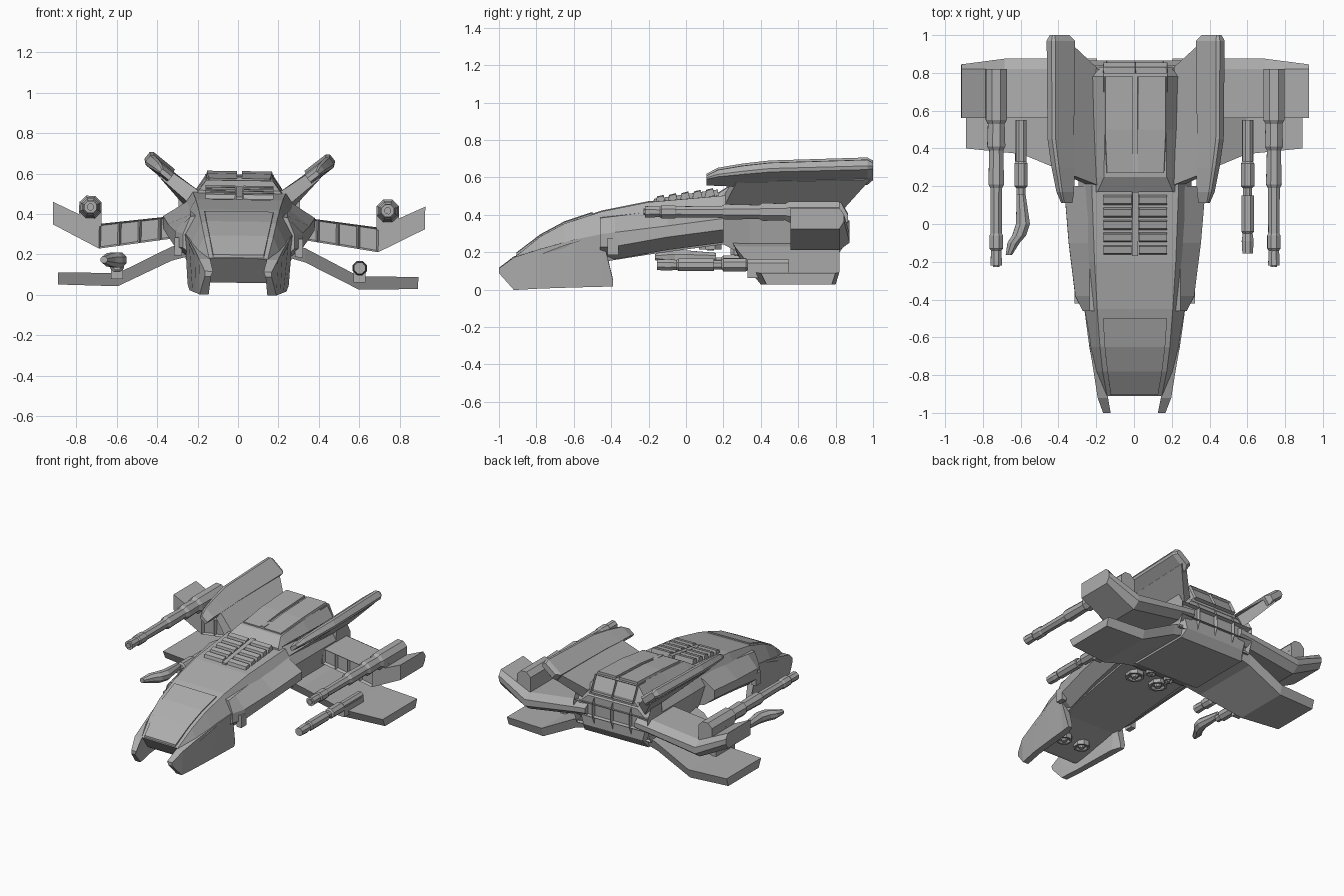
import bpy, bmesh, math
from mathutils import Matrix, Vector

cube = bpy.data.objects.get("Cube")
if cube:
    bpy.data.objects.remove(cube, do_unlink=True)

grey = bpy.data.materials.new("hull grey")
grey.use_nodes = True
COLOUR = (0.42, 0.42, 0.42, 1)
grey.diffuse_color = COLOUR
grey.node_tree.nodes["Principled BSDF"].inputs["Base Color"].default_value = COLOUR
ROLL = Matrix.Rotation(math.radians(0.75), 4, "Y")


def loft(name, rings, mirror=False, panels=None, inset=0.012, depth=-0.02):
    """Skin closed rings of points, cap the ends, optionally sink panel faces."""
    bm = bmesh.new()
    for side in ((1, -1) if mirror else (1,)):
        loops = [[bm.verts.new((p[0] * side, p[1], p[2])) for p in r] for r in rings]
        n = len(loops[0])
        for a, b in zip(loops, loops[1:]):
            for i in range(n):
                j = (i + 1) % n
                bm.faces.new((a[i], a[j], b[j], b[i]))
        bm.faces.new(loops[0])
        bm.faces.new(loops[-1])
    bmesh.ops.recalc_face_normals(bm, faces=bm.faces)
    if panels:
        bm.normal_update()
        chosen = [f for f in bm.faces if panels(f)]
        bmesh.ops.inset_individual(bm, faces=chosen, thickness=inset, depth=depth)
    mesh = bpy.data.meshes.new(name)
    bm.to_mesh(mesh)
    bm.free()
    mesh.materials.append(grey)
    obj = bpy.data.objects.new(name, mesh)
    obj.matrix_world = ROLL
    bpy.context.collection.objects.link(obj)
    return obj


def both(half):
    """Complete a half ring across the centre plane."""
    return half + [(-x, y, z) for x, y, z in reversed(half)]


def box(name, x0, x1, y0, y1, z0, z1, mirror=False):
    return loft(name, [[(x0, y, z0), (x1, y, z0), (x1, y, z1), (x0, y, z1)]
                       for y in (y0, y1)], mirror)


def turned(name, rows, mirror=False, sides=8, axis="y"):
    """Round part from rows of centre x, y, z and radius."""
    rings = []
    for x, y, z, r in rows:
        ring = []
        for k in range(sides):
            a = math.tau * (k + 0.5) / sides
            u, v = r * math.cos(a), r * math.sin(a)
            ring.append((x + u, y, z + v) if axis == "y" else (x + u, y + v, z))
        rings.append(ring)
    return loft(name, rings, mirror)


# Fuselage: y, top half width and z, shoulder half width and z, belly half width and z
hull = [(-0.78, .17, .285, .215, .19, .19, .06), (-0.65, .185, .355, .24, .24, .2, .09),
        (-0.45, .2, .42, .265, .3, .22, .15), (-0.2, .215, .47, .28, .35, .23, .19),
        (0.2, .23, .505, .30, .40, .25, .245), (0.34, .23, .51, .30, .40, .26, .17),
        (0.8, .23, .49, .30, .40, .26, .17), (0.84, .2, .45, .28, .38, .24, .23)]
nose = both([(.145, -.91, .18), (.18, -.89, .13), (.15, -.8, .06)])
loft("fuselage", [nose] + [both([(a, y, b), (c, y, d), (e, y, f)]) for y, a, b, c, d, e, f in hull])

# Canopy plate laid on the sloping nose
canopy = [(-.905, .125, .19), (-.78, .145, .285), (-.65, .16, .355), (-.5, .17, .405)]
loft("canopy", [both([(w, y, z + .008), (w, y, z - .01)]) for y, w, z in canopy])

# Nose prongs: y, outer top x and z, outer bottom x and z, wall thickness
prongs = [(-1.0, .165, .115, .165, .09, .03), (-.92, .195, .175, .19, .0, .045),
          (-.78, .217, .22, .21, .008, .045), (-.6, .247, .27, .225, .014, .05),
          (-.45, .267, .30, .235, .018, .05), (-.39, .25, .05, .24, .02, .03)]
loft("nose_prongs", [[(a, y, b), (c, y, d), (c - t, y, d), (a - t - .01, y, b)]
                     for y, a, b, c, d, t in prongs], True)

# Side sponsons with a blunt front
sponson = [(-.46, .275, .30, .16), (-.38, .315, .31, .165), (-.1, .35, .345, .215), (.2, .375, .385, .255)]
loft("side_sponsons", [[(.2, y, t + .09), (.24, y, t + .085), (o, y, t), (o, y, b + .07),
                        (o - .09, y, b), (.2, y, b)] for y, o, t, b in sponson], True)
box("sponson_intakes", .28, .318, -.42, -.36, .19, .28, True)

# Upper deck hump, its raised plates and the long spine slot
deck = [(.17, .2, .515, .225, .48), (.25, .165, .565, .23, .49), (.5, .165, .585, .235, .49),
        (.78, .165, .595, .235, .49), (.83, .16, .50, .2, .46)]
loft("deck_hump", [both([(a, y, b), (c, y, d)]) for y, a, b, c, d in deck])
plate = [(.27, .15, .575), (.5, .16, .6), (.78, .16, .612)]
loft("deck_plates", [[(.012, y, z), (w, y, z), (w + .008, y, z - .03), (.012, y, z - .03)]
                     for y, w, z in plate], True)
box("deck_plate_bridge", -.013, .013, .27, .37, .54, .582)

# Dorsal louvres
for i in range(5):
    y = -.165 + i * .066
    z = .478 + i * .009
    loft(f"louvre_{i + 1}", [[(x, y, z - .02), (x, y + .01, z + .018), (x, y + .045, z + .026),
                              (x, y + .055, z - .01)] for x in (.02, .145, .168)], True)
loft("louvre_ridge", [[(-.016, y, z), (.016, y, z), (.016, y, z - .05), (-.016, y, z - .05)]
                      for y, z in ((-.17, .485), (.17, .535))])

# Rear grille and scoops with sunken cells
rear = [(.7, .48), (.82, .485), (.865, .405), (.865, .31), (.83, .225), (.7, .225)]
loft("rear_grille", [[(x, y, z) for y, z in rear] for x in (-.3, -.15, 0, .15, .3)],
     panels=lambda f: f.normal.y > .5 and abs(f.normal.x) < .3, depth=-.04)
scoop = [(.7, .595), (.8, .595), (.855, .485), (.7, .485)]
loft("rear_scoops", [[(x, y, z) for y, z in scoop] for x in (-.17, 0, .17)],
     panels=lambda f: f.normal.y > .5, depth=-.06)

# Upper wings, cranked up at the tips, with sunken front panels
def upper_section(x, zt, zb, rear_shift=0):
    return [(x, .56, zt), (x, .82, zt), (x, .875 - rear_shift, zt - .035),
            (x, .875 - rear_shift, zb + .04), (x, .82, zb), (x, .56, zb)]


inner = [upper_section(.29 + .1 * i, .39 - .012 * i, .28 - .015 * i) for i in range(5)]
loft("upper_wings", [upper_section(.2, .40, .29)] + inner + [upper_section(.92, .448, .337, .03)], True,
     panels=lambda f: f.normal.y < -.9 and .29 < abs(f.calc_center_median().x) < .69)

# Lower wings, drooping then level
lower = [(.2, .27, .2, .24, .82), (.33, .235, .165, .26, .82), (.595, .1, .035, .37, .82), (.89, .1, .04, .4, .8)]
loft("lower_wings", [[(x, f, t), (x, r, t), (x, r - .02, b), (x, f + .03, b)]
                     for x, t, b, f, r in lower], True)

# Canted fins: slab from root to tip, capped by a heavy rail
D, N = Vector((.78, 0, .62)), Vector((-.62, 0, .78))


def fin_section(points, thick):
    return [Vector(p) + N * thick for p in points] + [Vector(p) - N * thick for p in reversed(points)]


root = fin_section([(.21, .2, .47), (.23, .83, .45)], .04)
tip = fin_section([(.38, .27, .60), (.39, .985, .615)], .028)
loft("fin_slabs", [root, tip], True)
rail = [(.11, .365, .59, .03, .012), (.17, .375, .605, .045, .024), (.3, .387, .615, .06, .03),
        (.45, .4, .625, .07, .032), (.97, .4, .637, .075, .034), (1.0, .405, .64, .055, .02)]
loft("fin_rails", [[Vector((x, y, z)) + D * (u * a) + N * (v * b) for u, v in
                    ((1, .6), (.8, 1), (-1, 1), (-1, -1), (.8, -1), (1, -.6))]
                   for y, x, z, a, b in rail], True)

# Upper cannons
steps = [(.82, .06), (.55, .06), (.53, .048), (.41, .052), (.39, .04), (.21, .045), (.19, .034),
         (-.05, .032), (-.06, .038), (-.13, .038), (-.14, .03), (-.22, .033)]
turned("upper_cannons", [(.735, y, .425, r) for y, r in steps], True)
turned("upper_cannon_bores", [(.735, y, .425, .018) for y in (-.2, -.228)], True)
box("upper_cannon_mounts", .68, .79, .56, .82, .33, .41, True)

# Lower cannons: one straight, one with its barrel swung outward
base = [(.55, .03), (.33, .03), (.32, .038), (.2, .038), (.19, .026), (.15, .026)]
barrel = [(.15, .036), (-.04, .036), (-.05, .028), (-.09, .034), (-.155, .03)]
turned("lower_cannon_bases", [(.6, y, .14, r) for y, r in base], True)
turned("left_lower_barrel", [(.6, y, .14, r) for y, r in barrel])
swung = [(.16, .6, .025), (.0, .59, .04), (-.06, .61, .04), (-.1, .64, .035), (-.165, .665, .018)]
turned("right_lower_barrel", [(-x, y, .165, r) for y, x, r in swung])
box("lower_cannon_mounts", .57, .63, .33, .55, .07, .14, True)

# Belly thrusters: outer collar with a smaller nozzle
for label, x, y, z, r in (("front", .075, -.63, .09, .055), ("middle", .1, .13, .23, .065),
                          ("rear", .075, .27, .2, .035)):
    turned(label + "_thrusters", [(x, y, z + .03, r), (x, y, z - .015, r), (x, y, z - .015, r * .75),
                                  (x, y, z, r * .6), (x, y, z, r * .4), (x, y, z - .02, r * .3)],
           True, 8, "z")
